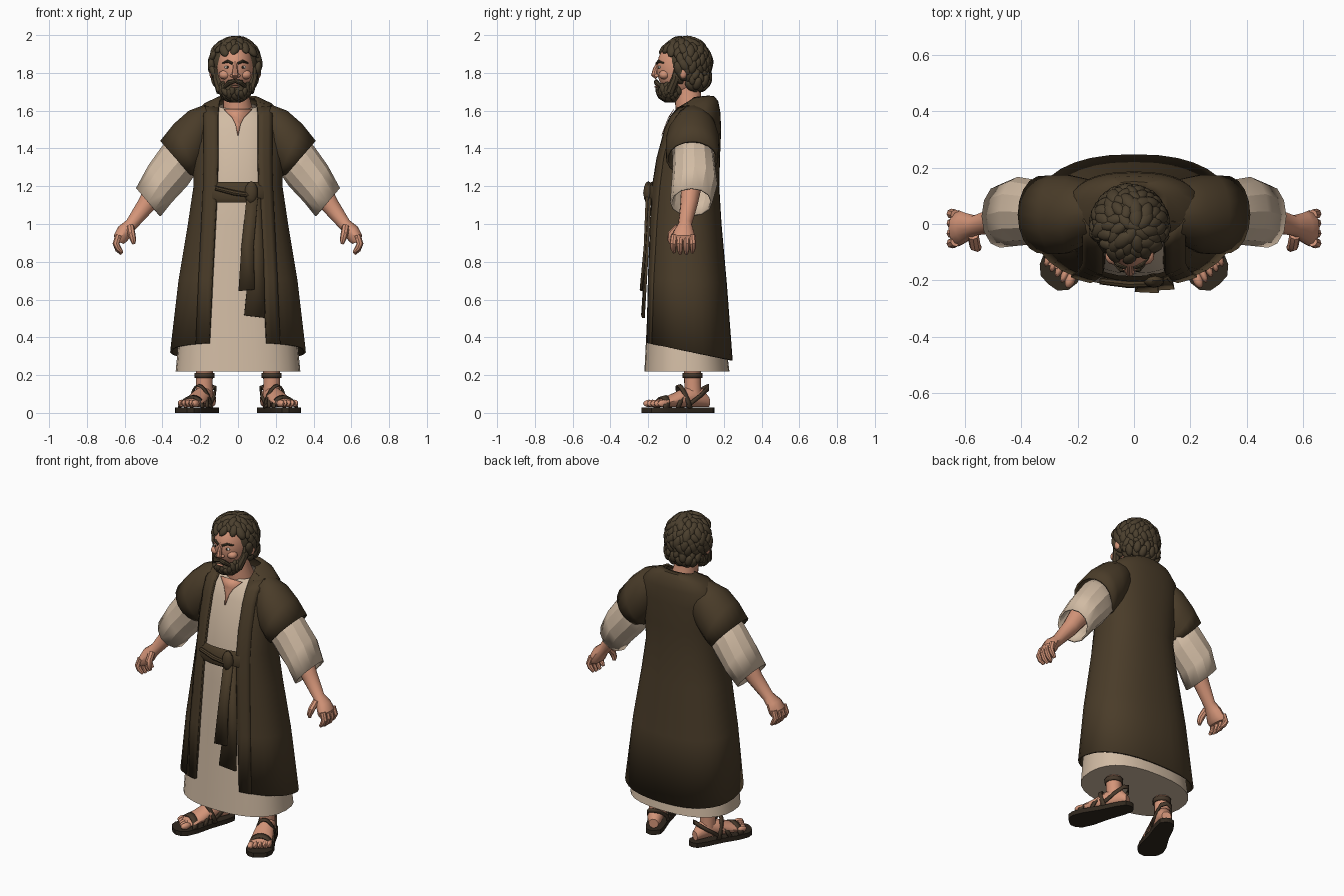
import bpy, bmesh, math, random
from mathutils import Vector, Matrix

if "Cube" in bpy.data.objects:
    bpy.data.objects.remove(bpy.data.objects["Cube"])

random.seed(4)


def material(name, rgb):
    m = bpy.data.materials.new(name)
    m.diffuse_color = (*rgb, 1)
    m.use_nodes = True
    m.node_tree.nodes["Principled BSDF"].inputs["Base Color"].default_value = m.diffuse_color
    return m


COAT = material("coat brown", (0.068, 0.045, 0.022))
HAIR = material("hair brown", (0.070, 0.050, 0.027))
LEATHER = material("strap leather", (0.062, 0.040, 0.024))
SOLE = material("sole dark", (0.030, 0.021, 0.013))
LINEN = material("linen cream", (0.64, 0.50, 0.37))
SKIN = material("skin", (0.66, 0.30, 0.19))
WHITE = material("eye white", (0.75, 0.70, 0.62))


def finish(name, bm, mat, mirror=False, thick=0, xf=None, angle=35):
    if xf:
        bm.transform(xf)
    bmesh.ops.recalc_face_normals(bm, faces=bm.faces)
    me = bpy.data.meshes.new(name)
    bm.to_mesh(me)
    bm.free()
    me.materials.append(mat)
    ob = bpy.data.objects.new(name, me)
    bpy.context.collection.objects.link(ob)
    if thick:
        s = ob.modifiers.new("thickness", "SOLIDIFY")
        s.thickness, s.offset = thick, -1
    if mirror:
        ob.modifiers.new("mirror", "MIRROR")
    bpy.ops.object.select_all(action="DESELECT")
    ob.select_set(True)
    bpy.context.view_layer.objects.active = ob
    bpy.ops.object.shade_smooth_by_angle(angle=math.radians(angle))
    return ob


def loft(bm, rings, closed=True, caps=(False, False)):
    vs = [[bm.verts.new(p) for p in r] for r in rings]
    n = len(vs[0])
    for a, b in zip(vs, vs[1:]):
        for i in range(n if closed else n - 1):
            j = (i + 1) % n
            bm.faces.new((a[i], a[j], b[j], b[i]))
    if caps[0]:
        bm.faces.new(vs[0][::-1])
    if caps[1]:
        bm.faces.new(vs[-1])
    return bm


def pipe(bm, pts, radii, n=8):
    pts = [Vector(p) for p in pts]
    rings = []
    for i, p in enumerate(pts):
        d = (pts[min(i + 1, len(pts) - 1)] - pts[max(i - 1, 0)]).normalized()
        u = d.cross(Vector((0.1, 1, 0.05))).normalized()
        v = d.cross(u)
        rings.append([p + radii[i] * (u * math.cos(t) + v * math.sin(t))
                      for t in (2 * math.pi * k / n for k in range(n))])
    return loft(bm, rings, True, (True, True))


def blob(bm, c, r, rot=None, sub=2):
    m = Matrix.Translation(c) @ (rot or Matrix()) @ Matrix.Diagonal((*r, 1))
    bmesh.ops.create_icosphere(bm, subdivisions=sub, radius=1, matrix=m)
    return bm


def section(row, a0, a1, n, grow=0.0, e=2.4):
    """Rounded body cross-section from angle a0 to a1, measured from the front."""
    z, hw, yf, yb, slant = row[:5]
    yc, d = (yf + yb) / 2, (yb - yf) / 2 + grow
    out = []
    for k in range(n):
        a = a0 + (a1 - a0) * k / (n - 1)
        s, c = math.sin(a), math.cos(a)
        y = yc - d * math.copysign(abs(c) ** (2 / e), c)
        out.append((math.copysign(abs(s) ** (2 / e), s) * (hw + grow), y, z + slant * (y - yc)))
    return out


def angle_at(x, hw, e=2.4):
    return math.asin(min(1, x / hw) ** (e / 2))


def sleeve(bm, rows, n=14, caps=(False, False)):
    """Tube whose rings run between a top and a bottom (x, z) point."""
    rings = []
    for (tx, tz), (qx, qz), yc, yr in rows:
        rings.append([((tx + qx) / 2 + (tx - qx) / 2 * math.cos(t), yc + yr * math.sin(t),
                       (tz + qz) / 2 + (tz - qz) / 2 * math.cos(t))
                      for t in (2 * math.pi * k / n for k in range(n))])
    return loft(bm, rings, True, caps)


def ribbon(bm, pts, side):
    side = Vector(side)
    return loft(bm, [[Vector(p[:3]) - side * p[3] / 2, Vector(p[:3]) + side * p[3] / 2] for p in pts], False)


# Tunic: height, half width, front, back, slant
tunic = [(.22, .33, -.22, .23, 0), (.38, .315, -.212, .21, 0), (.7, .275, -.197, .185, 0),
         (1.0, .228, -.186, .158, 0), (1.2, .2, -.175, .15, 0), (1.35, .2, -.15, .15, 0),
         (1.5, .2, -.108, .15, 0), (1.58, .17, -.078, .14, .1), (1.625, .1, -.045, .1, .2)]
TAU = 2 * math.pi
rings = [section(r, 0, TAU * 27 / 28, 28) for r in tunic]
finish("tunic", loft(bmesh.new(), rings, True, (True, False)), LINEN)

# Open coat: same columns plus half width of the front opening
coat = [(.325, .36, -.215, .247, -.2, .15), (.7, .316, -.207, .216, -.06, .135),
        (1.0, .266, -.197, .188, 0, .12), (1.2, .236, -.187, .176, 0, .11),
        (1.35, .24, -.16, .18, 0, .107), (1.5, .245, -.118, .186, 0, .107),
        (1.58, .235, -.088, .182, .08, .107), (1.635, .18, -.05, .17, .15, .103),
        (1.665, .12, .0, .15, .15, .098), (1.675, .1, .02, .12, .1, .09)]
rings = []
for r in coat:
    a = angle_at(r[5], r[1])
    rings.append(section(r, a, TAU - a, 31))
finish("coat", loft(bmesh.new(), rings, False), COAT, thick=.012)

# Raised lapel band on each side of the opening
rings = [section(r, angle_at(r[5], r[1]), angle_at(r[5] + .07, r[1]), 4, .007) for r in coat[:8]]
finish("lapel", loft(bmesh.new(), rings, False), COAT, mirror=True, thick=.012)

# Sleeves
finish("coat_sleeve", sleeve(bmesh.new(), [
    ((.1, 1.66), (.14, 1.36), .05, .1), ((.26, 1.6), (.2, 1.29), .035, .14),
    ((.34, 1.53), (.22, 1.265), .033, .142), ((.412, 1.44), (.245, 1.25), .033, .138)], 18),
    COAT, mirror=True, thick=.012)
finish("tunic_sleeve", sleeve(bmesh.new(), [
    ((.28, 1.52), (.2, 1.3), .035, .11), ((.4, 1.415), (.27, 1.2), .042, .112),
    ((.475, 1.31), (.35, 1.115), .045, .122), ((.54, 1.19), (.41, 1.04), .028, .112)], 12),
    LINEN, mirror=True, thick=.01, angle=25)

# Forearm, palm and fingers
bm = sleeve(bmesh.new(), [
    ((.47, 1.25), (.38, 1.16), .03, .055), ((.525, 1.13), (.45, 1.07), .015, .046),
    ((.59, 1.02), (.54, .975), -.005, .036), ((.635, .985), (.565, .945), -.012, .052),
    ((.657, .94), (.585, .91), -.015, .064), ((.65, .91), (.605, .895), -.015, .058)], 12, (True, True))
for i, y in enumerate((-.062, -.03, .002, .033)):
    s = .008 if i in (0, 3) else 0
    pipe(bm, [(.632, y, .94), (.646, y * 1.1, .895), (.635, y * 1.1, .865 + s), (.615, y, .842 + s)],
         [.018, .018, .016, .009])
pipe(bm, [(.57, -.04, .985), (.563, -.078, .945), (.555, -.083, .915), (.552, -.078, .895)],
     [.02, .02, .016, .009])
finish("arm_and_hand", bm, SKIN, mirror=True)

# Belt, knot and hanging sash ends
belt = [(1.115, .205, -.198, .155, 0), (1.135, .213, -.208, .16, 0),
        (1.2, .213, -.202, .16, 0), (1.222, .2, -.185, .15, 0)]
bm = loft(bmesh.new(), [section(r, 0, TAU * 27 / 28, 28) for r in belt])
pipe(bm, [(-.12, -.202, 1.19), (-.02, -.213, 1.165), (.08, -.21, 1.15)], [.012, .014, .012])
finish("belt", bm, COAT)
finish("belt_knot", blob(bmesh.new(), (.07, -.2, 1.165), (.036, .026, .062)), COAT)
bm = ribbon(bmesh.new(), [(.075, -.212, 1.14, .06), (.05, -.222, .88, .065), (.045, -.243, .65, .085)], (1, -.05, .1))
ribbon(bm, [(.095, -.2, 1.14, .05), (.1, -.217, .8, .075), (.088, -.235, .51, .11)], (1, .05, -.12))
finish("sash_ends", bm, COAT, thick=.014)

# Neck and neckline slit
bm = pipe(bmesh.new(), [(0, .035, 1.52), (0, .025, 1.6), (-.01, .01, 1.67), (-.015, .01, 1.76)],
          [.085, .08, .07, .07], 16)
finish("neck", bm, SKIN)
bm = loft(bmesh.new(), [[(-w, y, z), (w, y, z)] for w, y, z in
          ((.075, -.066, 1.608), (.032, -.094, 1.565), (.014, -.108, 1.53), (.002, -.13, 1.47))], False)
finish("neckline", bm, SKIN, thick=.004)

# Head, nose and ears
CX = -.015
bm = blob(bmesh.new(), (CX, -.02, 1.825), (.1, .135, .15), sub=4)
pipe(bm, [(CX, -.143, 1.86), (CX, -.162, 1.82), (CX, -.168, 1.79), (CX, -.152, 1.775)], [.009, .013, .018, .012])
for s in (-1, 1):
    blob(bm, (CX + s * .016, -.155, 1.785), (.012, .012, .009))
    blob(bm, (CX + s * .055, -.115, 1.79), (.032, .03, .025))
    blob(bm, (CX + s * .125, -.015, 1.8), (.012, .02, .03))
blob(bm, (CX, -.158, 1.727), (.024, .01, .006))
finish("head", bm, SKIN)

# Eyes, irises, brows and moustache
eyes, iris, brow = bmesh.new(), bmesh.new(), bmesh.new()
for s in (-1, 1):
    blob(eyes, (CX + s * .04, -.139, 1.83), (.017, .008, .008))
    blob(iris, (CX + s * .04, -.145, 1.83), (.006, .004, .007))
    pipe(brow, [(CX + s * .014, -.155, 1.85), (CX + s * .04, -.145, 1.862), (CX + s * .068, -.118, 1.852)],
         [.007, .008, .004])
    pipe(brow, [(CX, -.158, 1.757), (CX + s * .03, -.157, 1.75), (CX + s * .058, -.13, 1.725)],
         [.01, .014, .009])
finish("eyes", eyes, WHITE)
finish("irises", iris, SOLE)
finish("brows_and_moustache", brow, HAIR)


def curls(bm, c, r, count, keep, size):
    """Scatter flattened locks evenly over an ellipsoid."""
    for i in range(count):
        z = 1 - 2 * (i + .5) / count
        t, q = i * 2.39996, math.sqrt(1 - z * z)
        d = Vector((q * math.cos(t), q * math.sin(t), z))
        p = Vector(c) + Vector(d[k] * r[k] for k in range(3))
        if keep(p):
            rot = d.to_track_quat("Z", "Y").to_matrix().to_4x4() @ Matrix.Rotation(random.uniform(-.7, .7), 4, "Z")
            k = size * random.uniform(.85, 1.2)
            blob(bm, p, (k * .75, k * 1.25, k * .55), rot)


# Hair
bm = blob(bmesh.new(), (CX, .01, 1.853), (.125, .122, .132), sub=3)
blob(bm, (CX, .055, 1.77), (.1, .07, .075), sub=3)
curls(bm, (CX, -.008, 1.85), (.128, .135, .132), 170,
      lambda p: (p.y > -.045 or p.z > 1.915) and p.z > 1.765, .03)
curls(bm, (CX, .04, 1.775), (.115, .085, .075), 60, lambda p: p.y > .015, .026)
finish("hair", bm, HAIR)

# Beard with sideburns
bm = blob(bmesh.new(), (CX, -.088, 1.697), (.066, .066, .05), sub=3)
curls(bm, (CX, -.08, 1.712), (.08, .072, .06), 90,
      lambda p: p.y < -.03 and (p.z < 1.71 or (abs(p.x - CX) > .06 and p.z < 1.77)), .02)
for s in (-1, 1):
    pipe(bm, [(CX + s * .1, -.045, 1.83), (CX + s * .098, -.055, 1.77), (CX + s * .075, -.085, 1.7)],
         [.016, .022, .025])
finish("beard", bm, HAIR)

# Feet and sandals, built straight and then turned outwards
XF = Matrix.Translation((.18, .03, 0)) @ Matrix.Rotation(math.radians(23), 4, "Z")
bm = bmesh.new()
foot = [(.095, .028, .085), (.06, .043, .13), (0, .047, .15), (-.08, .056, .115), (-.16, .064, .08), (-.21, .06, .065)]
loft(bm, [[(w * math.cos(t), y, .03 + (h - .03) * (.5 + .5 * math.sin(t)))
           for t in (TAU * k / 14 for k in range(14))] for y, w, h in foot], True, (True, True))
for i in range(5):
    blob(bm, (-.047 + i * .025, -.225 + i * .01, .05), (.018 if i == 0 else .013, .034, .02))
pipe(bm, [(0, .01, .08), (0, .005, .16), (0, .005, .24), (0, .005, .4)], [.046, .045, .047, .055], 12)
finish("foot", bm, SKIN, mirror=True, xf=XF)

outline = [(.125, .012), (.105, .042), (.05, .053), (-.06, .06), (-.16, .076), (-.22, .074), (-.255, .055), (-.272, .02)]
pts = [(w, y) for y, w in outline] + [(-w, y - .008 * (y < -.2)) for y, w in outline[::-1]]
finish("sandal_sole", loft(bmesh.new(), [[(x, y, z) for x, y in pts] for z in (0, .028)], True, (True, True)),
       SOLE, mirror=True, xf=XF)

bm = bmesh.new()
for y, w, h, width, lean in ((-.175, .071, .09, .035, .01), (-.105, .066, .118, .028, .04), (-.03, .06, .15, .022, -.045)):
    ribbon(bm, [(w * math.cos(t), y + lean * math.sin(t), .025 + (h - .025) * math.sin(t), width)
                for t in (math.pi * k / 10 for k in range(11))], (0, 1, .25))
ribbon(bm, [(.058, -.05, .035, .024), (.053, .03, .09, .024), (.035, .085, .13, .024), (0, .1, .14, .024),
            (-.035, .085, .13, .024), (-.053, .03, .09, .024), (-.058, -.05, .035, .024)], (0, 0, 1))
loft(bm, [[(.053 * math.cos(t), .005 + .053 * math.sin(t), z) for t in (TAU * k / 14 for k in range(14))]
          for z in (.185, .212)])
finish("sandal_straps", bm, LEATHER, mirror=True, thick=.009, xf=XF)
